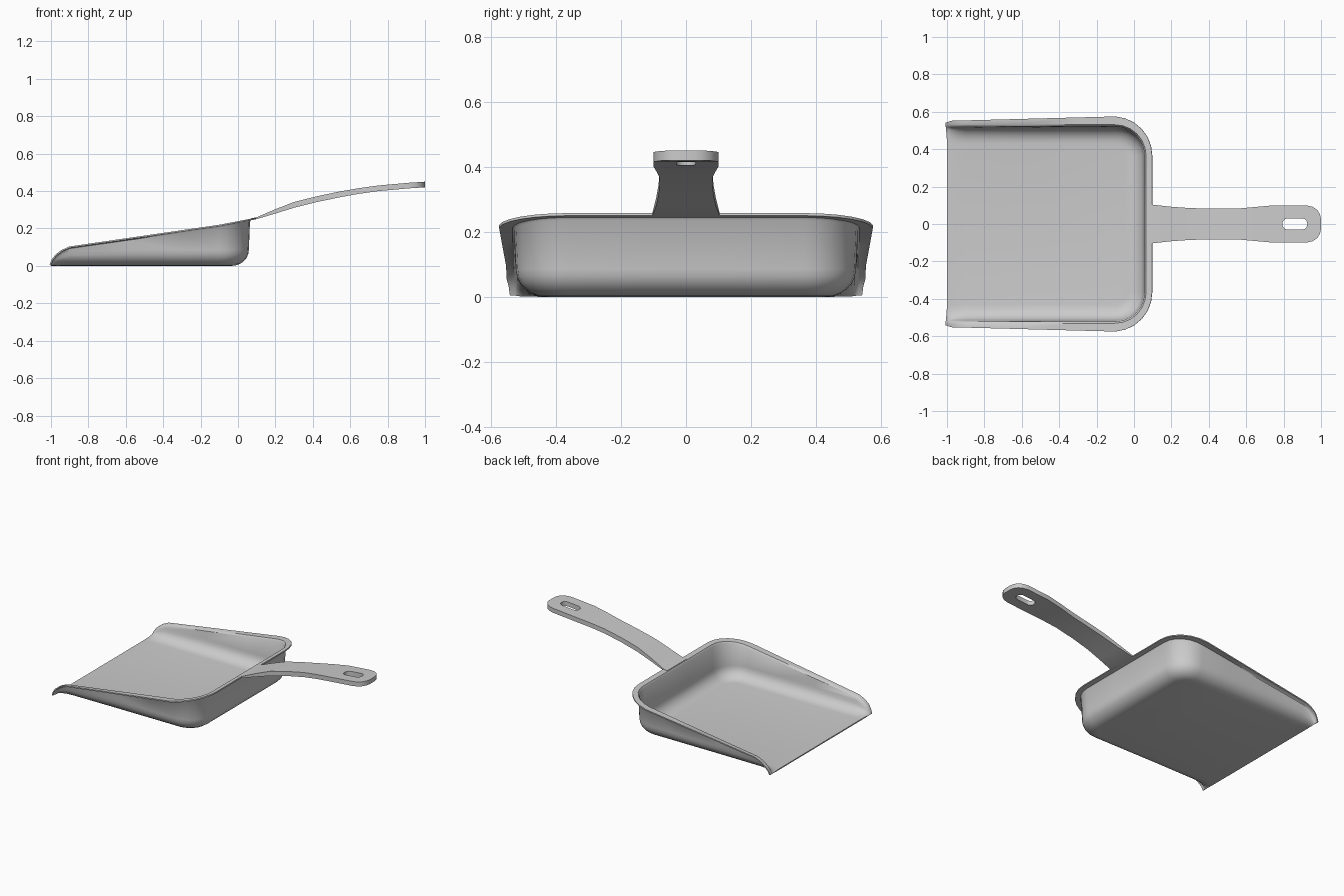
import bpy, bmesh, math

if "Cube" in bpy.data.objects:
    bpy.data.objects.remove(bpy.data.objects["Cube"])


def lerp(table, x):
    """Piecewise linear lookup in a list of (x, value)."""
    if x <= table[0][0]:
        return table[0][1]
    for (a, va), (b, vb) in zip(table, table[1:]):
        if x <= b:
            return va + (vb - va) * (x - a) / (b - a)
    return table[-1][1]


def make_object(name, bm):
    mesh = bpy.data.meshes.new(name)
    bm.to_mesh(mesh)
    bm.free()
    ob = bpy.data.objects.new(name, mesh)
    bpy.context.collection.objects.link(ob)
    return ob


def finish(ob, angle):
    """Apply modifiers and shade smooth."""
    bpy.ops.object.select_all(action='DESELECT')
    bpy.context.view_layer.objects.active = ob
    ob.select_set(True)
    for m in list(ob.modifiers):
        bpy.ops.object.modifier_apply(modifier=m.name)
    bpy.ops.object.shade_smooth_by_angle(angle=math.radians(angle))


# Pan: wall section swept along a U-shaped path, open at the front lip
RIM_Z = [(-1, .004), (-.99, .03), (-.97, .055), (-.94, .078), (-.9, .096),
         (-.1, .212), (.1, .25)]
RIM_W = [(-1, .012), (-.97, .022), (-.1, .045), (.065, .033)]
half = [(x, .53, 0, 1) for x in (-1, -.99, -.97, -.94, -.9, -.6, -.3)]
for i in range(7):
    a = math.radians(90 - 15 * i)
    c, s = math.cos(a), math.sin(a)
    half.append((-.1 + .165 * c, .365 + .165 * s, c, s))
half.append((.065, .1, 1, 0))
path = half + [(x, -y, nx, -ny) for x, y, nx, ny in reversed(half)]

bm = bmesh.new()
rings = []
for x, y, nx, ny in path:
    h = lerp(RIM_Z, x)
    r = min(.085, h * .8)
    w = lerp(RIM_W, x)
    section = []
    for i in range(7):
        a = math.radians(15 * i)
        section.append((-.1 + .093 * math.sin(a), r * (1 - math.cos(a))))
    section += [(-.001, h * .97), (.004, h), (w, h)]
    ring = []
    for d, z in section:
        px = x + nx * d
        if z == h:
            z = lerp(RIM_Z, px)
        ring.append(bm.verts.new((px, y + ny * d, z)))
    rings.append(ring)
for p, q in zip(rings, rings[1:]):
    for i in range(len(p) - 1):
        bm.faces.new((p[i], p[i + 1], q[i + 1], q[i]))
floor = bm.faces.new([r[0] for r in rings])
bmesh.ops.recalc_face_normals(bm, faces=bm.faces[:])
floor.normal_update()
if floor.normal.z > 0:
    bmesh.ops.reverse_faces(bm, faces=bm.faces[:])
pan = make_object("pan", bm)
sol = pan.modifiers.new("thickness", 'SOLIDIFY')
sol.thickness = .008
sol.offset = -1
finish(pan, 40)

# Handle: rectangular stations (x, half width, bottom z, top z)
stations = [(.068, .105, .247, .254), (.1, .103, .25, .26), (.2, .092, .28, .303),
            (.3, .085, .311, .342), (.42, .082, .341, .372), (.55, .082, .368, .399),
            (.65, .091, .386, .416), (.75, .1, .4, .43), (.92, .1, .415, .445),
            (.955, .092, .417, .447), (.98, .075, .419, .449),
            (.995, .05, .42, .45), (1, .025, .42, .45)]
bm = bmesh.new()
rings = [[bm.verts.new((x, y, z)) for y, z in
          ((-w, b), (w, b), (w, t), (-w, t))] for x, w, b, t in stations]
for p, q in zip(rings, rings[1:]):
    for i in range(4):
        j = (i + 1) % 4
        bm.faces.new((p[i], p[j], q[j], q[i]))
bm.faces.new(rings[0])
bm.faces.new(rings[-1])
bmesh.ops.recalc_face_normals(bm, faces=bm.faces[:])
handle = make_object("handle", bm)

# Hanging slot cutter
bm = bmesh.new()
outline = []
for cx, start in ((.9, -90), (.82, 90)):
    for i in range(7):
        a = math.radians(start + 30 * i)
        outline.append((cx + .027 * math.cos(a), .03 * math.sin(a)))
low = bm.faces.new([bm.verts.new((x, y, .3)) for x, y in outline])
ext = bmesh.ops.extrude_face_region(bm, geom=[low])
bmesh.ops.translate(bm, vec=(0, 0, .3),
                    verts=[v for v in ext['geom'] if isinstance(v, bmesh.types.BMVert)])
bmesh.ops.recalc_face_normals(bm, faces=bm.faces[:])
cutter = make_object("slot_cutter", bm)
cutter.hide_render = True
cut = handle.modifiers.new("slot", 'BOOLEAN')
cut.operation = 'DIFFERENCE'
cut.object = cutter
cut.solver = 'EXACT'
finish(handle, 35)
bpy.data.objects.remove(cutter)
